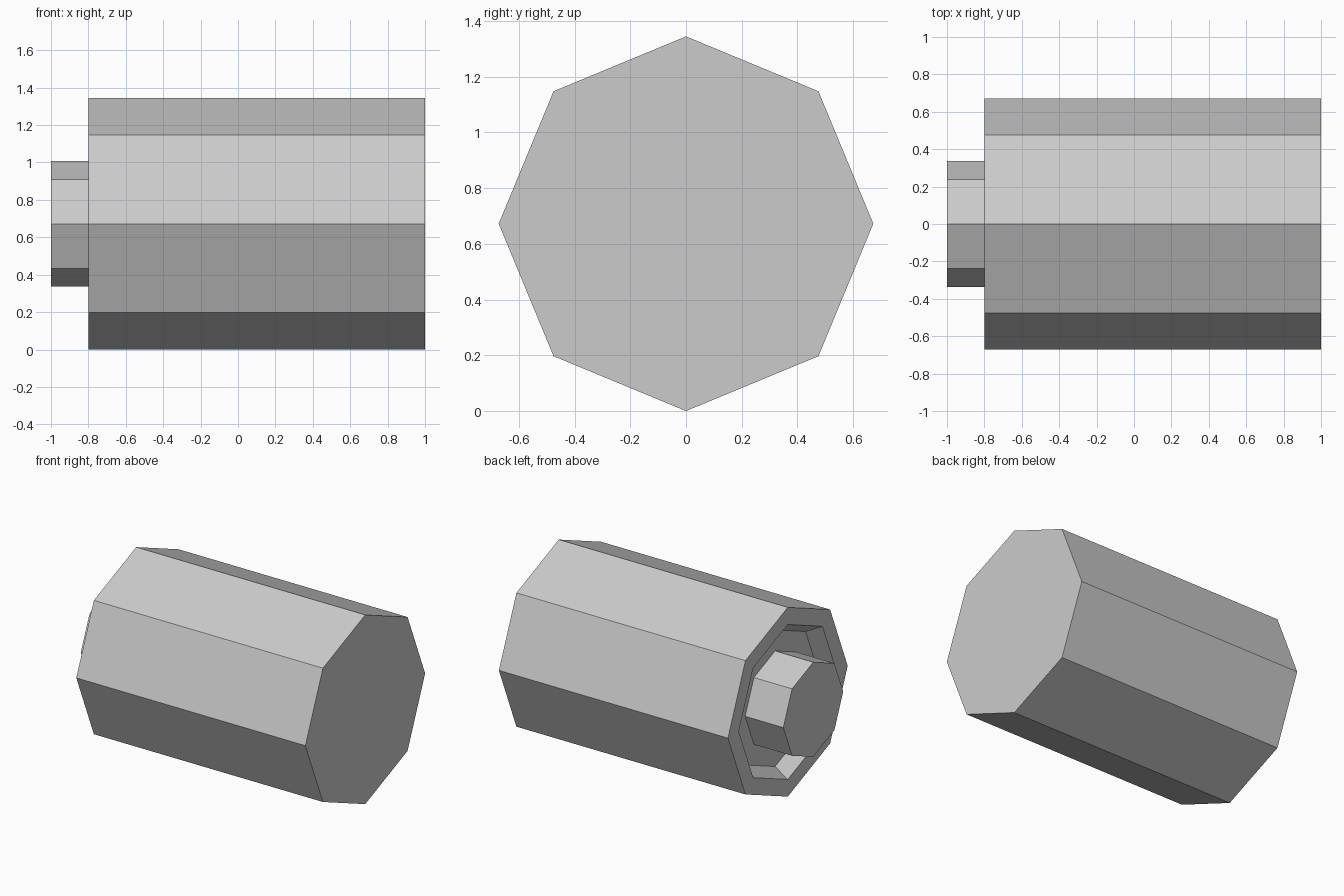
import bpy, bmesh
from math import cos, sin, pi

if "Cube" in bpy.data.objects:
    bpy.data.objects.remove(bpy.data.objects["Cube"])

SIDES = 8
R = 0.672  # outer radius; also the axis height


def turned_part(name, profile):
    """Spin (x, radius) stations around the lengthwise axis, capping both ends."""
    bm = bmesh.new()
    rings = []
    for x, r in profile:
        rings.append([bm.verts.new((x, r * cos(2 * pi * i / SIDES),
                                    R + r * sin(2 * pi * i / SIDES)))
                      for i in range(SIDES)])
    for a, b in zip(rings, rings[1:]):
        for i in range(SIDES):
            j = (i + 1) % SIDES
            bm.faces.new((a[i], a[j], b[j], b[i]))
    bm.faces.new(rings[0])
    bm.faces.new(rings[-1])
    bmesh.ops.recalc_face_normals(bm, faces=bm.faces)
    mesh = bpy.data.meshes.new(name)
    bm.to_mesh(mesh)
    bm.free()
    obj = bpy.data.objects.new(name, mesh)
    bpy.context.collection.objects.link(obj)
    return obj


# Canister: flat right end, outer wall, rim, tapered shallow recess on the left,
# then the central plug rising from the recess floor
turned_part("canister_with_plug", [
    (1.0, R),
    (-0.8, R),
    (-0.8, 0.55),
    (-0.7, 0.485),
    (-0.7, R / 2),
    (-1.0, R / 2),
])
